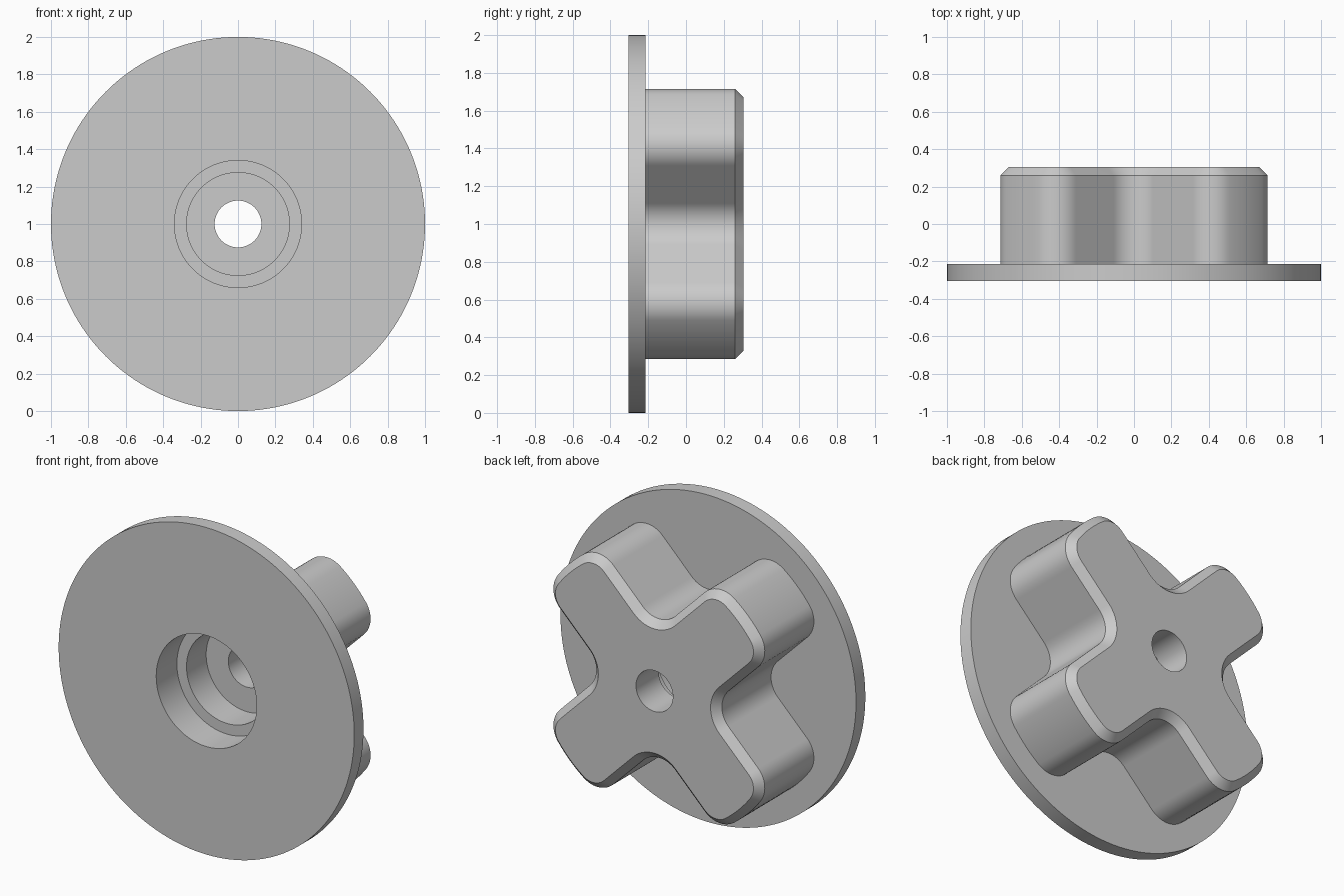
import bpy, bmesh, math
from mathutils import Matrix, Vector

cube = bpy.data.objects.get("Cube")
if cube:
    bpy.data.objects.remove(cube, do_unlink=True)

FRONT, FLANGE_BACK, BACK = -0.305, -0.215, 0.305
CHAMFER = 0.045
HALF_W, CORNER_T, CORNER_R, FILLET_R = 0.255, 0.693, 0.153, 0.155

grey = bpy.data.materials.new("plain grey")
grey.use_nodes = True
grey.diffuse_color = (0.6, 0.6, 0.6, 1)
grey.node_tree.nodes["Principled BSDF"].inputs["Base Color"].default_value = (0.6, 0.6, 0.6, 1)


def add_object(name, bm):
    bmesh.ops.recalc_face_normals(bm, faces=bm.faces)
    mesh = bpy.data.meshes.new(name)
    bm.to_mesh(mesh)
    bm.free()
    mesh.materials.append(grey)
    ob = bpy.data.objects.new(name, mesh)
    bpy.context.collection.objects.link(ob)
    return ob


def disc(name, radius, y0, y1, segments=128):
    """Cylinder lying along the y axis."""
    bm = bmesh.new()
    place = Matrix.Translation((0, (y0 + y1) / 2, 1)) @ Matrix.Rotation(math.pi / 2, 4, 'X')
    bmesh.ops.create_cone(bm, cap_ends=True, segments=segments, radius1=radius,
                          radius2=radius, depth=y1 - y0, matrix=place)
    return add_object(name, bm)


def arc(cx, cy, r, a0, a1, n):
    angles = [a0 + (a1 - a0) * i / n for i in range(n + 1)]
    return [Vector((cx + r * math.cos(a), cy + r * math.sin(a))) for a in angles]


def cross_outline(inset):
    """Four rounded arms on the diagonals, joined by concave fillets."""
    off = HALF_W - CORNER_R
    tilt = math.atan2(off, CORNER_T)
    tip = math.hypot(off, CORNER_T) + CORNER_R - inset
    q = math.pi / 2
    c = HALF_W + FILLET_R
    arm = arc(CORNER_T, -off, CORNER_R - inset, -q, -tilt, 12)
    arm += arc(0, 0, tip, -tilt, tilt, 6)[1:-1]
    arm += arc(CORNER_T, off, CORNER_R - inset, tilt, q, 12)
    arm += arc(c, c, FILLET_R + inset, -q, -2 * q, 14)
    return [Matrix.Rotation(q * (k + 0.5), 2) @ p for k in range(4) for p in arm]


def cross_grip():
    bm = bmesh.new()
    levels = [(FLANGE_BACK - 0.04, 0), (BACK - CHAMFER, 0), (BACK, CHAMFER)]
    rings = [[bm.verts.new((p.x, y, 1 + p.y)) for p in cross_outline(inset)]
             for y, inset in levels]
    for low, high in zip(rings, rings[1:]):
        for i in range(len(low)):
            bm.faces.new((low[i - 1], low[i], high[i], high[i - 1]))
    bm.faces.new(rings[0])
    bm.faces.new(rings[-1])
    bmesh.ops.remove_doubles(bm, verts=bm.verts, dist=1e-5)
    return add_object("cross_grip", bm)


def combine(target, tool, operation):
    mod = target.modifiers.new(operation.lower(), 'BOOLEAN')
    mod.operation, mod.solver, mod.object = operation, 'EXACT', tool
    bpy.context.view_layer.objects.active = target
    bpy.ops.object.modifier_apply(modifier=mod.name)
    bpy.data.objects.remove(tool, do_unlink=True)


# Round flange with the cross-shaped grip behind it
knob = disc("knob", 1.0, FRONT, FLANGE_BACK, 160)
combine(knob, cross_grip(), 'UNION')

# Stepped bore: wide recess, narrower recess, through hole
for radius, end in ((0.34, -0.105), (0.275, 0.085), (0.125, 0.4)):
    combine(knob, disc("bore_cutter", radius, -0.4, end, 96), 'DIFFERENCE')

bpy.ops.object.select_all(action='DESELECT')
knob.select_set(True)
bpy.context.view_layer.objects.active = knob
bpy.ops.object.shade_smooth_by_angle(angle=math.radians(30))
